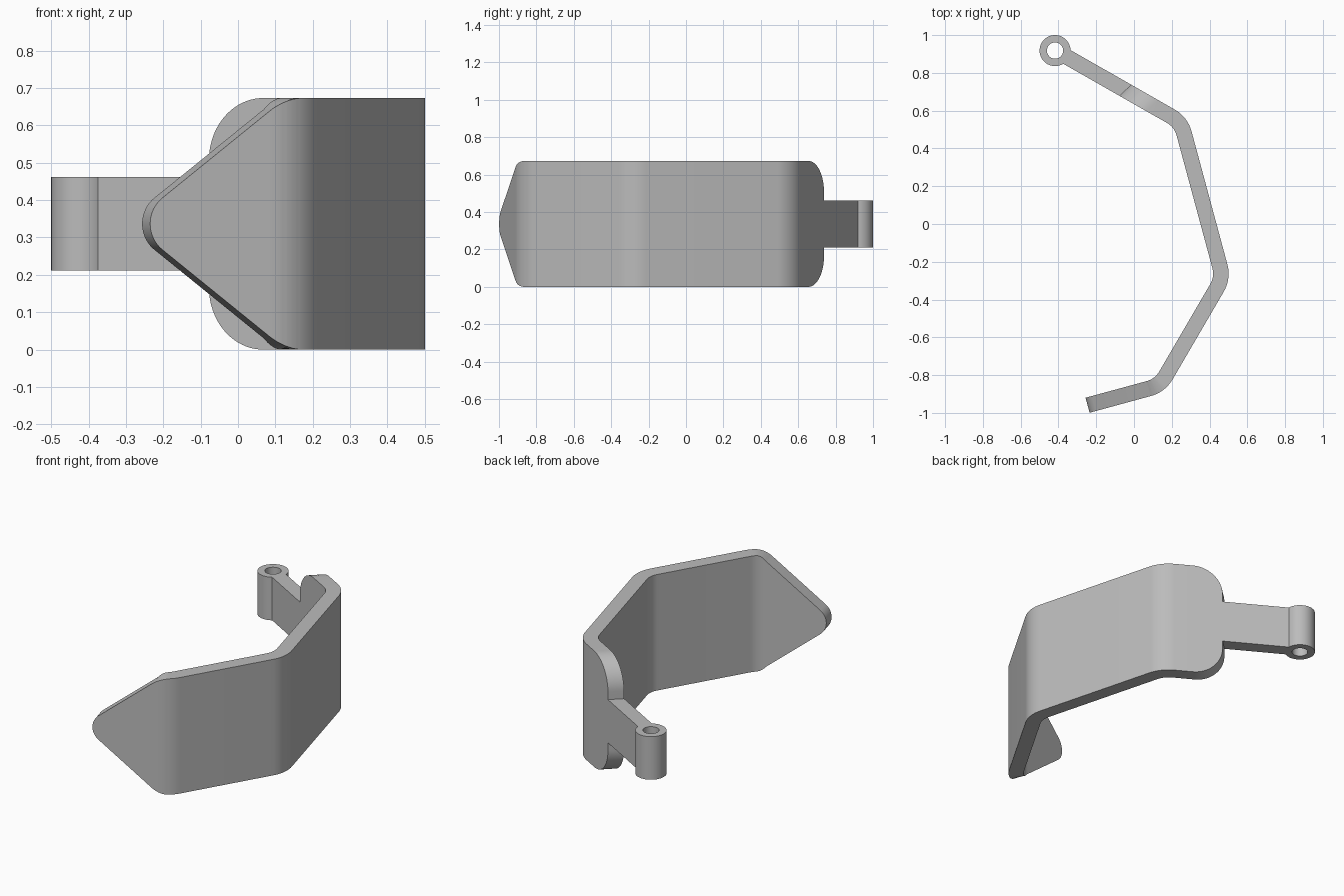
import bpy, bmesh
from math import sin, cos, tan, radians
from mathutils import Vector

cube = bpy.data.objects.get("Cube")
if cube:
    bpy.data.objects.remove(cube)

THICK = 0.082                     # plate thickness
H, R, ARM_H = 0.3365, 0.167, 0.125  # panel half height, corner radius, arm half height
TIP_R, SLOPE = 0.088, radians(38)
BEND_R, STEPS = 0.19, 10
SKEW = 0.025

grey = bpy.data.materials.new("plain_grey")
grey.use_nodes = True
colour = (0.5, 0.5, 0.5, 1)
grey.diffuse_color = colour
grey.node_tree.nodes["Principled BSDF"].inputs["Base Color"].default_value = colour


def finish(name, bm):
    bmesh.ops.remove_doubles(bm, verts=bm.verts, dist=1e-5)
    bmesh.ops.recalc_face_normals(bm, faces=bm.faces)
    mesh = bpy.data.meshes.new(name)
    bm.to_mesh(mesh)
    bm.free()
    mesh.materials.append(grey)
    obj = bpy.data.objects.new(name, mesh)
    bpy.context.collection.objects.link(obj)
    bpy.ops.object.select_all(action='DESELECT')
    obj.select_set(True)
    bpy.context.view_layer.objects.active = obj
    bpy.ops.object.shade_smooth_by_angle(angle=radians(25))
    return obj


def right_of(d):
    return Vector((d.y, -d.x))


# Bent plan path along the outer face, with rounded corners
corners = [Vector(p) for p in ((-0.235, -0.999), (0.165, -0.89), (0.515, -0.29),
                               (0.284, 0.567), (-0.34, 0.923))]
dirs = [(b - a).normalized() for a, b in zip(corners, corners[1:])]
path = [(corners[0], right_of(dirs[0]))]
for c, d0, d1 in zip(corners[1:-1], dirs, dirs[1:]):
    turn = d0.angle(d1)
    start = c - d0 * BEND_R * tan(turn / 2)
    n0 = right_of(d0)
    centre = start - n0 * BEND_R
    for i in range(STEPS + 1):
        a = turn * i / STEPS
        n = n0 * cos(a) + d0 * sin(a)
        path.append((centre + n * BEND_R, n))
path.append((corners[-1], right_of(dirs[-1])))
outer = [p for p, n in path]
inner = [p - n * THICK for p, n in path]
knots = [0.0]
for a, b in zip(outer, outer[1:]):
    knots.append(knots[-1] + (b - a).length)
TOTAL = knots[-1]
END = TOTAL - (corners[-1] - Vector((-0.015, 0.739))).length


def sample(xs, values, s):
    for i in range(len(xs) - 1):
        if s <= xs[i + 1] and xs[i + 1] > xs[i]:
            t = (s - xs[i]) / (xs[i + 1] - xs[i])
            return values[i] * (1 - t) + values[i + 1] * t
    return values[-1]


# Half-height profile: round tip, slope, soft shoulder, round end, arm
profile = []
for i in range(STEPS + 1):
    a = (radians(90) - SLOPE) * i / STEPS
    profile.append((TIP_R * (1 - cos(a)), TIP_R * sin(a)))
rise = H - R + R * cos(SLOPE)
shoulder = profile[-1][0] + (rise - profile[-1][1]) / tan(SLOPE) + R * sin(SLOPE)
for i in range(STEPS + 1):
    b = SLOPE * (1 - i / STEPS)
    profile.append((shoulder - R * sin(b), H - R + R * cos(b)))
for i in range(2 * STEPS + 1):
    c = radians(90) * i / (2 * STEPS)
    profile.append((END - R + R * sin(c), H - R + R * cos(c)))
profile += [(END, ARM_H), (TOTAL, ARM_H)]
ps, ph = zip(*profile)
columns = sorted(profile + [(s, sample(ps, ph, s)) for s in knots[1:-1]],
                 key=lambda col: col[0])

# Shield panel with its arm, lofted column by column
bm = bmesh.new()
rings = []
for s, h in columns:
    shift = SKEW if END - R - 1e-4 <= s <= END + 1e-6 else 0
    o, i = sample(knots, outer, s), sample(knots, inner, s + shift)
    rings.append([bm.verts.new((p.x, p.y, H + z))
                  for p, z in ((o, -h), (o, h), (i, h), (i, -h))])
for k, (a, b) in enumerate(zip(rings, rings[1:])):
    step = columns[k + 1][0] - columns[k][0] < 1e-7
    for j in range(4):
        if step and j in (0, 2):
            continue              # the step only needs its end walls
        if k == 0 and j in (0, 2):
            bm.faces.new((a[j], b[j], b[j + 1]))
            continue
        bm.faces.new((a[j], b[j], b[(j + 1) % 4], a[(j + 1) % 4]))
bm.faces.new(rings[-1])
finish("shield_panel_and_arm", bm)

# Hinge eye at the end of the arm
bm = bmesh.new()
SIDES = 64
hinge = Vector((-0.418, 0.918))
loops = []
for r, z in ((0.082, -ARM_H), (0.082, ARM_H), (0.043, ARM_H), (0.043, -ARM_H)):
    loops.append([bm.verts.new((hinge.x + r * cos(radians(360) * k / SIDES),
                                hinge.y + r * sin(radians(360) * k / SIDES), H + z))
                  for k in range(SIDES)])
for a, b in zip(loops, loops[1:] + loops[:1]):
    for k in range(SIDES):
        m = (k + 1) % SIDES
        bm.faces.new((a[k], a[m], b[m], b[k]))
finish("hinge_eye", bm)
